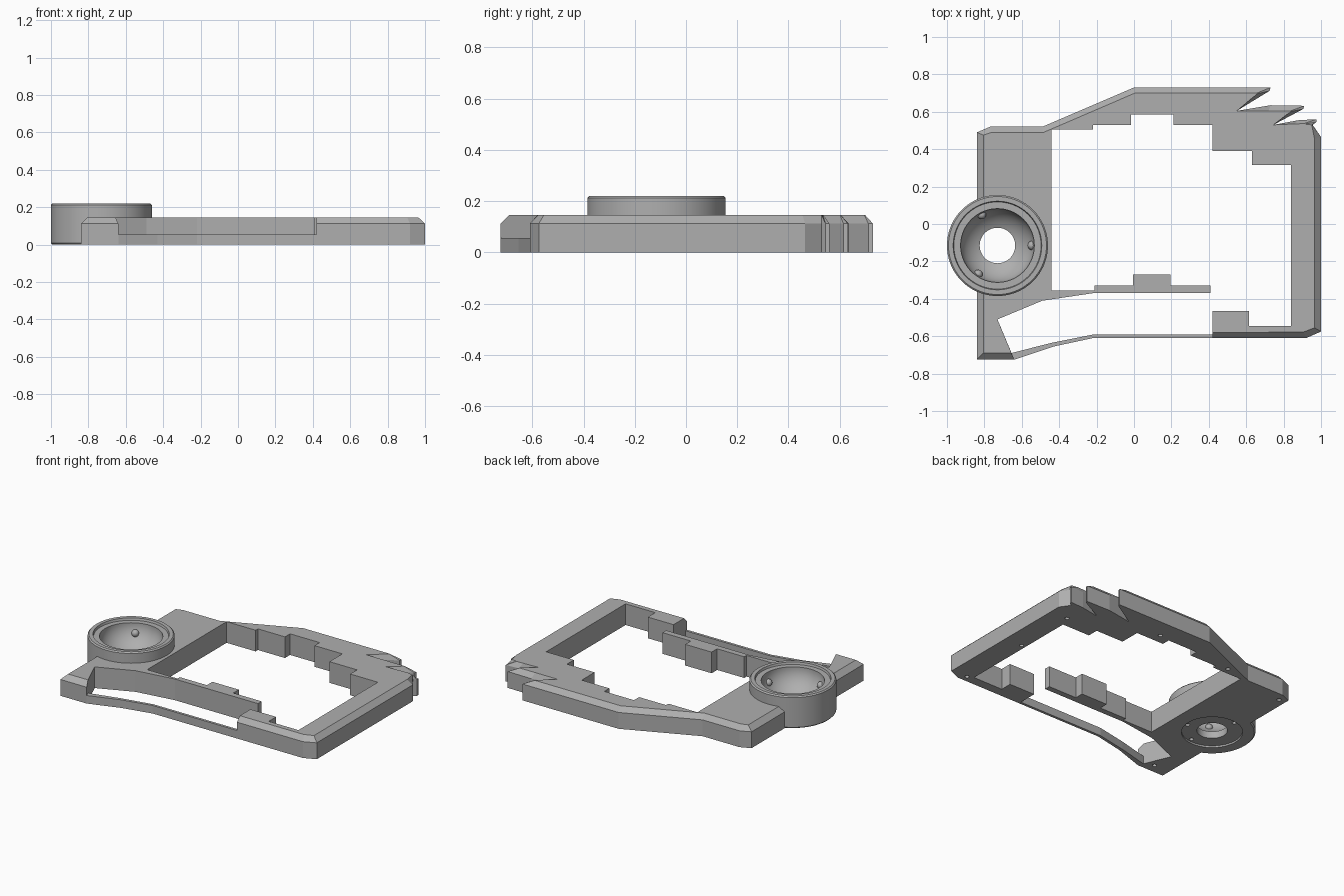
import bpy, bmesh
from math import sin, cos, pi, sqrt, radians
from mathutils import Matrix

cube = bpy.data.objects.get("Cube")
if cube:
    bpy.data.objects.remove(cube)

TOP, EDGE, RAIL = 0.145, 0.112, 0.055
CX, CY = -0.73, -0.115

grey = bpy.data.materials.new("plain grey")
grey.use_nodes = True
colour = (0.43, 0.43, 0.43, 1)
grey.diffuse_color = colour
grey.node_tree.nodes["Principled BSDF"].inputs["Base Color"].default_value = colour


def make_object(name, bm):
    bmesh.ops.recalc_face_normals(bm, faces=bm.faces)
    mesh = bpy.data.meshes.new(name)
    bm.to_mesh(mesh)
    bm.free()
    mesh.materials.append(grey)
    obj = bpy.data.objects.new(name, mesh)
    bpy.context.collection.objects.link(obj)
    return obj


def loft(name, rings, capped=True):
    """Join point rings of equal length; cap the ends or close the loop."""
    bm = bmesh.new()
    loops = [[bm.verts.new(p) for p in ring] for ring in rings]
    pairs = list(zip(loops, loops[1:]))
    if capped:
        bm.faces.new(loops[0])
        bm.faces.new(loops[-1])
    else:
        pairs.append((loops[-1], loops[0]))
    n = len(loops[0])
    for a, b in pairs:
        for i in range(n):
            j = (i + 1) % n
            bm.faces.new((a[i], a[j], b[j], b[i]))
    return make_object(name, bm)


def lathe(name, profile, segments=72):
    rings = [[(CX + r * cos(2 * pi * i / segments), CY + r * sin(2 * pi * i / segments), z)
              for i in range(segments)] for r, z in profile]
    return loft(name, rings, capped=False)


def pegs(name, items):
    """Cylinders (x, y, radius, half height, segments) centred on the floor."""
    bm = bmesh.new()
    for x, y, r, h, seg in items:
        bmesh.ops.create_cone(bm, cap_ends=True, segments=seg, radius1=r, radius2=r,
                              depth=2 * h, matrix=Matrix.Translation((x, y, 0)))
    obj = make_object(name, bm)
    obj.hide_render = True
    obj.hide_viewport = True
    return obj


def activate(obj):
    bpy.ops.object.select_all(action='DESELECT')
    obj.select_set(True)
    bpy.context.view_layer.objects.active = obj


def cut(obj, cutter):
    mod = obj.modifiers.new("cut", 'BOOLEAN')
    mod.operation = 'DIFFERENCE'
    mod.solver = 'EXACT'
    mod.object = cutter
    activate(obj)
    bpy.ops.object.modifier_apply(modifier=mod.name)


# Main frame: outer outline at the wall, and the same points on the top face
outer = [
    (0.42, -0.61, 0.42, -0.58), (0.92, -0.61, 0.905, -0.578),
    (1.0, -0.575, 0.965, -0.555), (1.0, 0.465, 0.965, 0.455),
    (0.955, 0.53, 0.95, 0.53), (0.975, 0.545, 0.912, 0.534),
    (0.975, 0.56, 0.91, 0.537), (0.88, 0.555, 0.86, 0.535),
    (0.745, 0.53, 0.745, 0.53), (0.905, 0.615, 0.84, 0.602),
    (0.91, 0.632, 0.838, 0.605), (0.73, 0.635, 0.72, 0.605),
    (0.55, 0.605, 0.55, 0.605), (0.725, 0.712, 0.66, 0.697),
    (0.73, 0.73, 0.657, 0.7), (0, 0.73, 0.005, 0.7),
    (-0.49, 0.52, -0.483, 0.49), (-0.77, 0.52, -0.76, 0.49),
    (-0.84, 0.49, -0.805, 0.475), (-0.84, -0.725, -0.805, -0.69),
    (-0.64, -0.725, -0.655, -0.69),
]
# Inner side: cable slot, inner panel and the stepped window
inner = [
    (-0.73, -0.51), (-0.49, -0.41), (-0.22, -0.37), (0.41, -0.37),
    (0.41, -0.33), (0.195, -0.33), (0.195, -0.27), (-0.005, -0.27),
    (-0.005, -0.33), (-0.21, -0.33), (-0.21, -0.355), (-0.44, -0.355),
    (-0.44, 0.505), (-0.22, 0.505), (-0.22, 0.53), (-0.015, 0.53),
    (-0.015, 0.585), (0.21, 0.585), (0.21, 0.53), (0.42, 0.53),
    (0.42, 0.39), (0.63, 0.39), (0.63, 0.315), (0.84, 0.315),
    (0.84, -0.545), (0.615, -0.545), (0.615, -0.465), (0.42, -0.465),
]
wall = [p[:2] for p in outer] + inner
lid = [p[2:] for p in outer] + inner
frame = loft("frame", [[(x, y, 0) for x, y in wall],
                       [(x, y, EDGE) for x, y in wall],
                       [(x, y, TOP) for x, y in lid]])

# Socket opening and screw holes in the underside
screws = [(0.87, -0.05), (0.87, 0.39), (0.29, 0.6), (-0.3, 0.55),
          (-0.79, 0.46), (-0.72, -0.66), (0.88, -0.565)]
cut(frame, pegs("frame_cutter", [(CX, CY, 0.255, 0.5, 72)]
                + [(x, y, 0.014, 0.06, 16) for x, y in screws]))

# Low front rail
rail = [(0.43, -0.61), (-0.22, -0.61), (-0.43, -0.655), (-0.64, -0.725),
        (-0.655, -0.69), (-0.44, -0.635), (-0.225, -0.592), (0.43, -0.592)]
loft("front_rail", [[(x, y, z) for x, y in rail] for z in (0, RAIL)])

# Round ball socket with a stepped rim and a hollow bowl
profile = [(0.19, 0.012), (0.19, 0), (0.262, 0), (0.27, 0.008), (0.27, 0.212),
           (0.262, 0.22), (0.237, 0.22), (0.233, 0.205), (0.197, 0.205)]
for k in range(13):
    r = 0.197 * cos(k / 12 * radians(61.2))
    profile.append((r, 0.2 - 0.16 * sqrt(max(0, 1 - (r / 0.197) ** 2))))
profile.append((0.095, 0.012))
socket = lathe("ball_socket", profile)
cut(socket, pegs("socket_cutter",
                 [(CX + 0.168 * cos(radians(a)), CY + 0.168 * sin(radians(a)), 0.014, 0.04, 16)
                  for a in (-15, 105, -80)]))
activate(socket)
bpy.ops.object.shade_smooth_by_angle(angle=radians(30))

# Three small bearings in the bowl
for a in (0, 117, 236):
    bm = bmesh.new()
    bmesh.ops.create_uvsphere(
        bm, u_segments=20, v_segments=12, radius=0.024,
        matrix=Matrix.Translation((CX + 0.185 * cos(radians(a)),
                                   CY + 0.185 * sin(radians(a)), 0.14)))
    bearing = make_object("bearing", bm)
    activate(bearing)
    bpy.ops.object.shade_smooth_by_angle(angle=radians(40))
